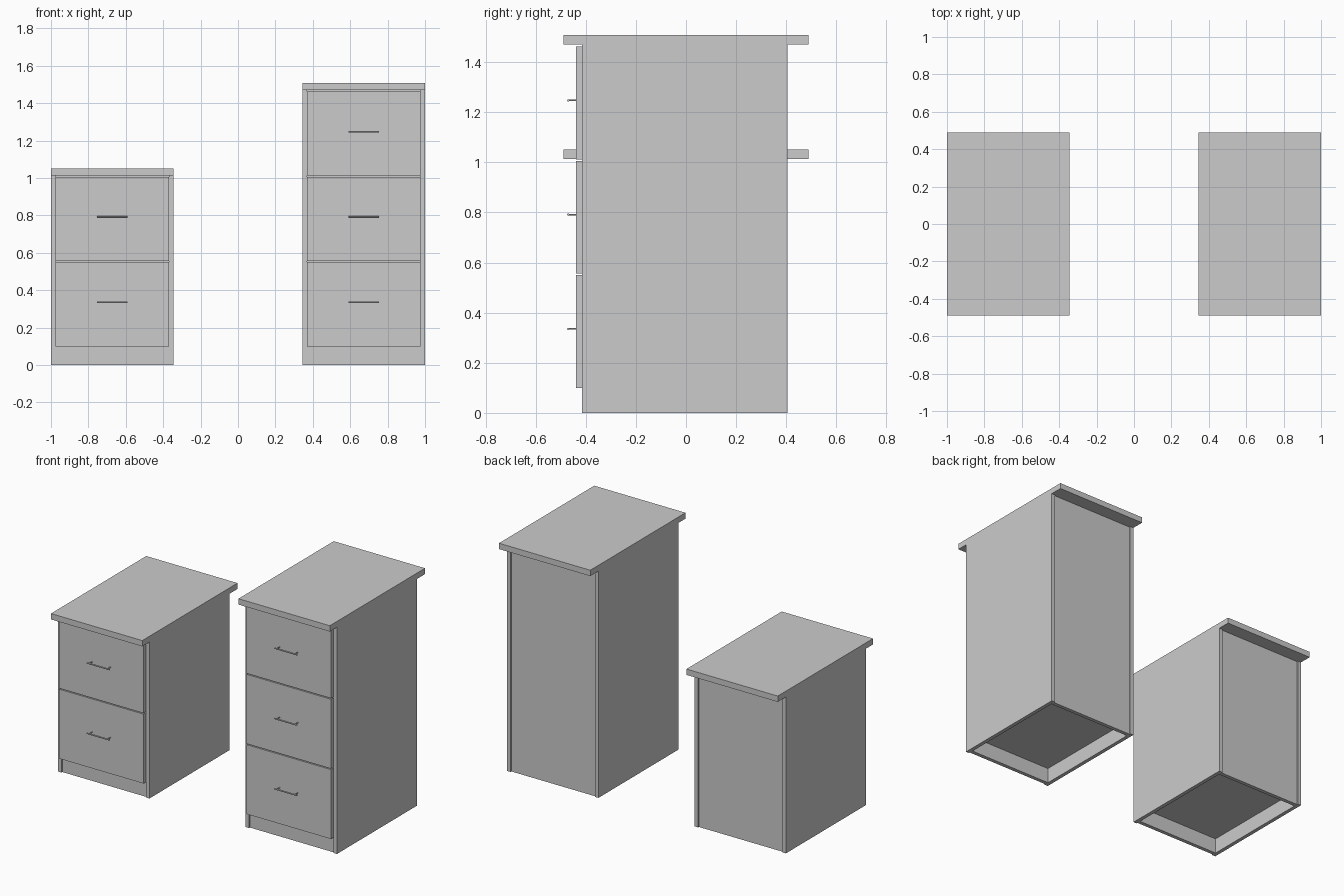
import bpy
from math import pi

if "Cube" in bpy.data.objects:
    bpy.data.objects.remove(bpy.data.objects["Cube"])

W, T = 0.655, 0.025            # cabinet width, panel thickness
FRONT, BACK = -0.415, 0.405    # carcass depth limits
BASE, PITCH, GAP = 0.10, 0.456, 0.006


def box(name, x, y, z):
    """Box from (min, max) ranges."""
    bpy.ops.mesh.primitive_cube_add(size=1, location=[(a + b) / 2 for a, b in (x, y, z)])
    ob = bpy.context.object
    ob.name = name
    ob.scale = [b - a for a, b in (x, y, z)]
    bpy.ops.object.transform_apply(location=False, rotation=False, scale=True)
    return ob


def rod(name, radius, length, location, rotation):
    bpy.ops.mesh.primitive_cylinder_add(vertices=16, radius=radius, depth=length,
                                        location=location, rotation=rotation)
    ob = bpy.context.object
    ob.name = name
    bpy.ops.object.shade_smooth_by_angle()
    return ob


def cabinet(prefix, cx, drawers):
    x0, x1 = cx - W / 2, cx + W / 2
    inner = (x0 + T, x1 - T)
    top = BASE + drawers * PITCH + 0.002

    # Carcass: side panels, slightly recessed back and plinth, raised floor
    for side, x in (("left", (x0, x0 + T)), ("right", (x1 - T, x1))):
        box(f"{prefix}_{side}_panel", x, (FRONT, BACK), (0, top))
    box(f"{prefix}_back_panel", inner, (BACK - 0.008 - T, BACK - 0.008), (0, top))
    box(f"{prefix}_plinth", inner, (FRONT + 0.008, FRONT + 0.008 + T), (0, BASE))
    box(f"{prefix}_floor", inner, (FRONT + 0.008, BACK - 0.008 - T), (BASE, BASE + T))

    # Overhanging worktop
    box(f"{prefix}_worktop", (x0, x1), (-0.488, 0.488), (top, top + 0.038))

    # Drawers with bar handles
    for i in range(drawers):
        z0 = BASE + i * PITCH
        z1 = z0 + PITCH - GAP
        zc = (z0 + z1) / 2 + 0.01
        box(f"{prefix}_drawer_front_{i + 1}", inner, (FRONT - T, FRONT), (z0, z1))
        box(f"{prefix}_drawer_box_{i + 1}", (inner[0] + 0.01, inner[1] - 0.01),
            (FRONT, 0.33), (z0 + 0.04, z1 - 0.02))
        rod(f"{prefix}_handle_bar_{i + 1}", 0.0045, 0.162, (cx, -0.470, zc), (0, pi / 2, 0))
        for s in (-1, 1):
            rod(f"{prefix}_handle_post_{i + 1}", 0.003, 0.034,
                (cx + s * 0.065, -0.453, zc), (pi / 2, 0, 0))


cabinet("short_cabinet", -1 + W / 2, 2)
cabinet("tall_cabinet", 1 - W / 2, 3)
